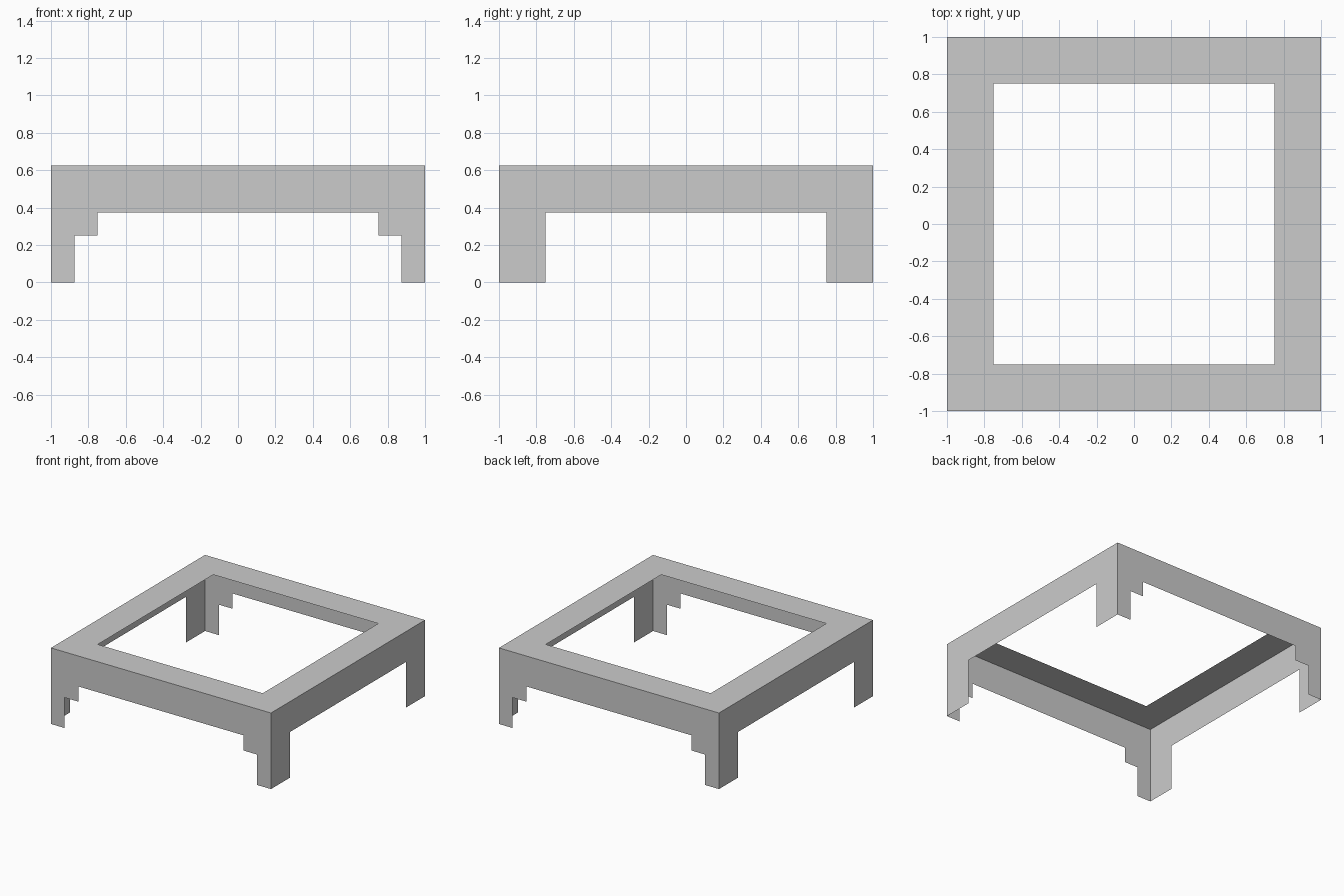
import bpy
from math import pi
from mathutils import Matrix

if "Cube" in bpy.data.objects:
    bpy.data.objects.remove(bpy.data.objects["Cube"])

TOP, RAIL, STEP = 0.625, 0.375, 0.25   # top, apron underside, bracket step
OUT, INN, FOOT = 1.0, 0.75, 0.875      # outer edge, inner edge, narrow foot


def sheet(name, verts, faces, turn=0.0):
    mesh = bpy.data.meshes.new(name)
    mesh.from_pydata(verts, [], faces)
    mesh.transform(Matrix.Rotation(turn, 4, 'Z'))
    mesh.update()
    obj = bpy.data.objects.new(name, mesh)
    bpy.context.collection.objects.link(obj)
    return obj


def wall(name, half, turn):
    """Thin wall facing -y; half is the right-hand leg outline, mirrored in x."""
    outline = half + [(-x, z) for x, z in reversed(half)]
    n, h = len(outline), len(half)
    right = list(range(h - 1))
    left = list(range(n - h + 1, n))
    verts = [(x, -OUT, z) for x, z in outline]
    # rail across the top, then a leg on each side
    verts += [(OUT, -OUT, RAIL), (-OUT, -OUT, RAIL)]
    rail = [h - 1, n, 0, n - 1, n + 1, h]
    leg_r = [h - 1] + right[:0:-1] + [n]
    leg_l = [n + 1] + left[-2::-1] + [h]
    sheet(name, verts, [rail, leg_r, leg_l], turn)


# Outlines run from the top corner down the outside and up the inside of a leg
stepped = [(OUT, TOP), (OUT, 0), (FOOT, 0), (FOOT, STEP), (INN, STEP), (INN, RAIL)]
plain = [(OUT, TOP), (OUT, 0), (INN, 0), (INN, RAIL)]

# Aprons with their legs
wall("front_apron", stepped, 0)
wall("right_apron", plain, pi / 2)
wall("back_apron", stepped, pi)
wall("left_apron", plain, -pi / 2)

# Open top frame
corners = [(-1, -1), (1, -1), (1, 1), (-1, 1)]
ring = [(x * r, y * r, TOP) for r in (OUT, INN) for x, y in corners]
sheet("top_frame", ring,
      [(i, (i + 1) % 4, (i + 1) % 4 + 4, i + 4) for i in range(4)])
